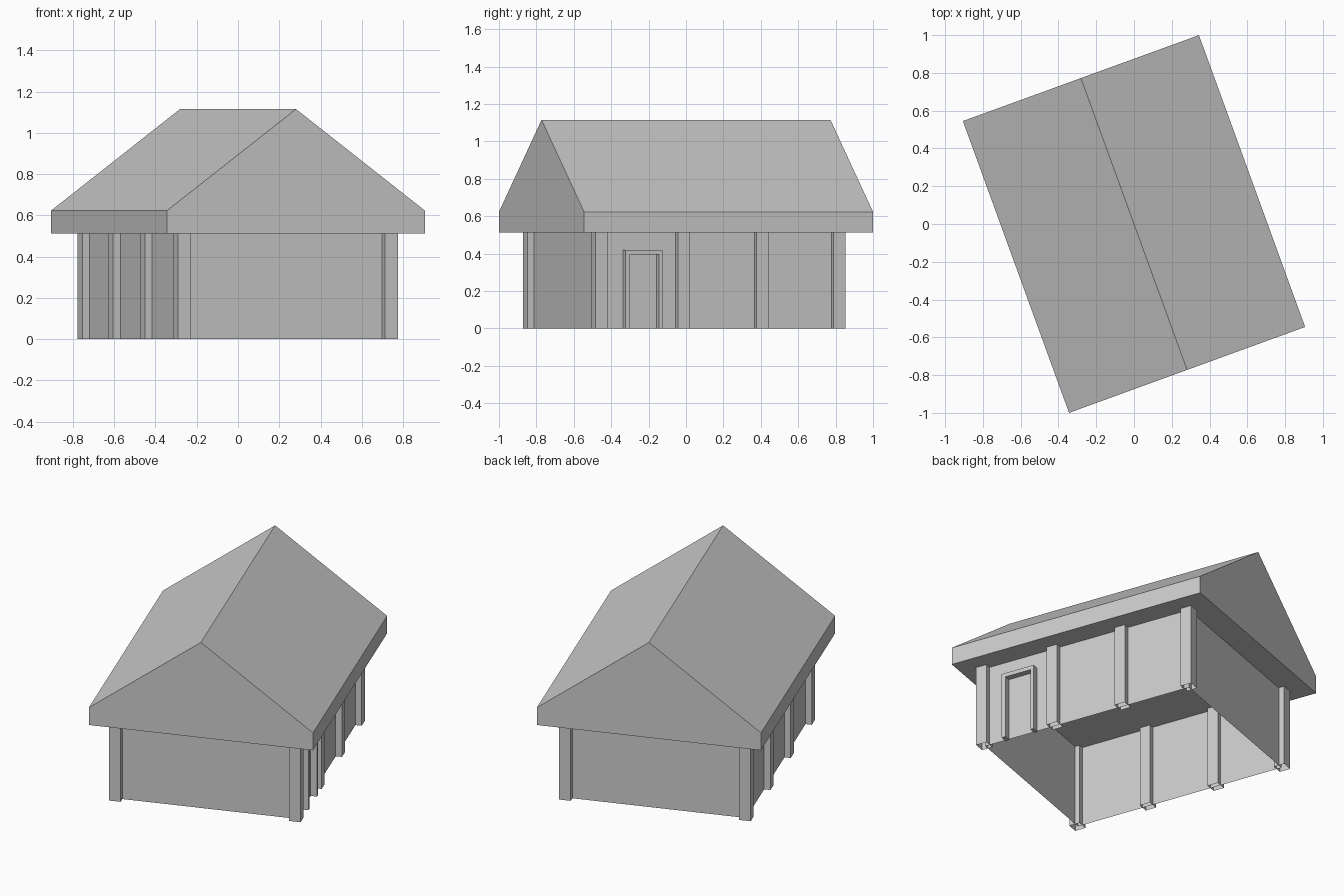
import bpy, bmesh, math

cube = bpy.data.objects.get("Cube")
if cube:
    bpy.data.objects.remove(cube, do_unlink=True)

# One plain grey for the whole building
grey = bpy.data.materials.new("plain grey")
grey.use_nodes = True
colour = (0.6, 0.6, 0.6, 1)
grey.diffuse_color = colour
grey.node_tree.nodes["Principled BSDF"].inputs["Base Color"].default_value = colour

TURN = math.radians(20)   # the house stands turned about z
EAVE = 0.513              # underside of the roof


def prism(name, outline, axis, start, end, capped=True):
    """Extrude a 2D outline along y or z; uncapped gives an open tube."""
    bm = bmesh.new()

    def ring(d):
        return [bm.verts.new((a, d, b) if axis == "y" else (a, b, d)) for a, b in outline]

    low, high = ring(start), ring(end)
    n = len(outline)
    for i in range(n):
        j = (i + 1) % n
        bm.faces.new((low[i], low[j], high[j], high[i]))
    if capped:
        bm.faces.new(low[::-1])
        bm.faces.new(high)
    if axis == "y":
        bmesh.ops.reverse_faces(bm, faces=bm.faces[:])
    mesh = bpy.data.meshes.new(name)
    bm.to_mesh(mesh)
    bm.free()
    mesh.materials.append(grey)
    obj = bpy.data.objects.new(name, mesh)
    obj.rotation_euler.z = TURN
    bpy.context.collection.objects.link(obj)
    return obj


def rect(x0, x1, y0, y1):
    return [(x0, y0), (x1, y0), (x1, y1), (x0, y1)]


# Gabled roof with deep eaves
W, L = 0.665, 0.822
prism("roof", [(-W, EAVE), (W, EAVE), (W, 0.623), (0, 1.115), (-W, 0.623)], "y", -L, L)

# Thin walls, open underneath
prism("walls", rect(-0.535, 0.527, -0.68, 0.667), "z", 0, EAVE, capped=False)

# Hollow posts along both long sides
R = 0.034
for side, x in (("right", -0.538), ("left", 0.53)):
    for i, y in enumerate((-0.685, -0.218, 0.231, 0.669)):
        prism(f"{side}_post_{i + 1}", rect(x - R, x + R, y - R, y + R), "z", 0, EAVE, capped=False)

# Door frame: an upturned U standing proud of the wall
y0, y1, a, b = -0.55, -0.339, -0.524, -0.359
frame = prism("door_frame",
              [(y0, 0), (y0, 0.42), (y1, 0.42), (y1, 0),
               (b, 0), (b, 0.395), (a, 0.395), (a, 0)][::-1],
              "y", -0.565, -0.52)
frame.rotation_euler.z = TURN + math.pi / 2
